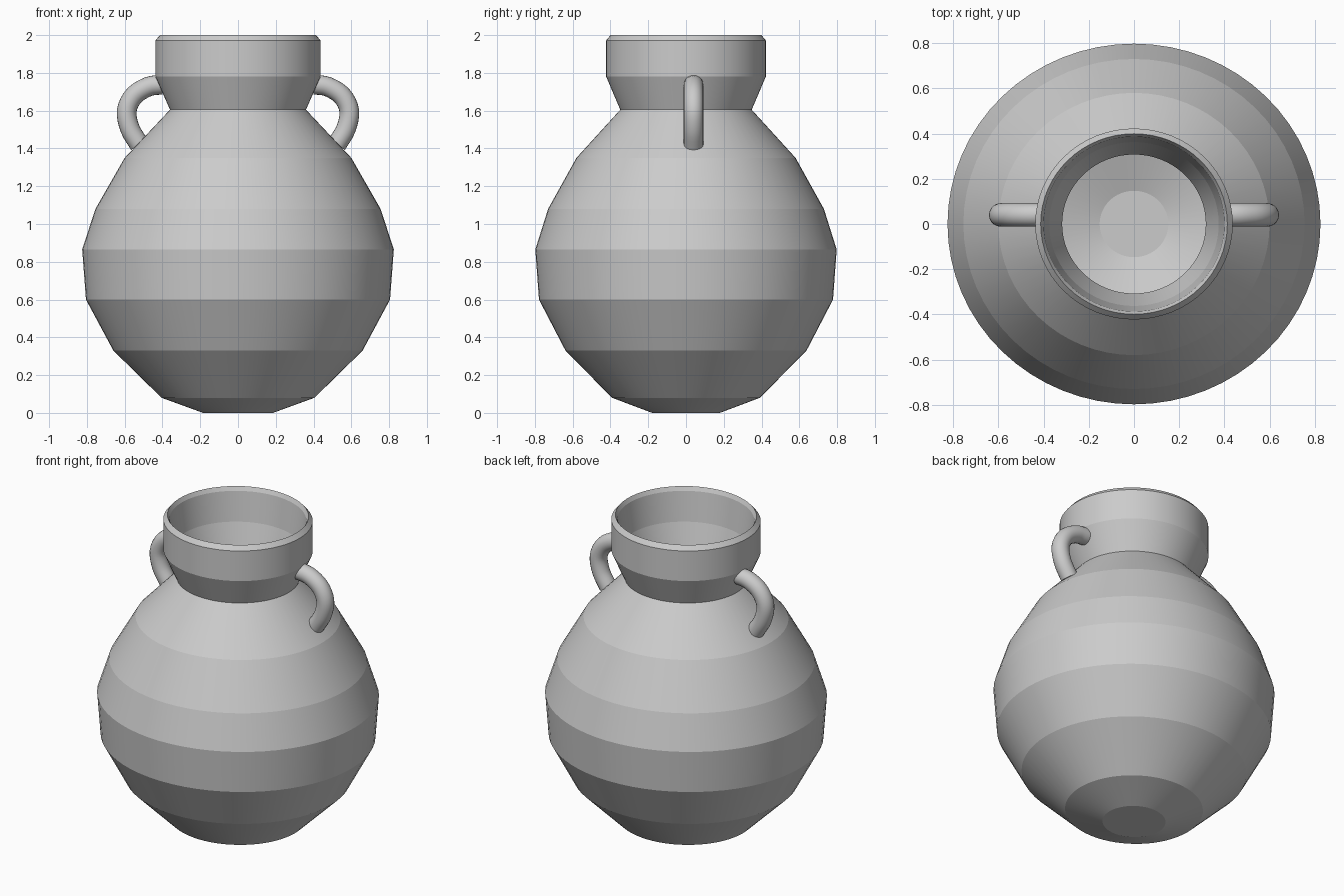
import bpy, bmesh, math
from mathutils import Vector

if "Cube" in bpy.data.objects:
    bpy.data.objects.remove(bpy.data.objects["Cube"], do_unlink=True)

clay = bpy.data.materials.new("grey clay")
clay.use_nodes = True
clay.diffuse_color = (0.6, 0.6, 0.6, 1)
clay.node_tree.nodes["Principled BSDF"].inputs["Base Color"].default_value = (0.6, 0.6, 0.6, 1)


def finish(name, bm, angle):
    bmesh.ops.recalc_face_normals(bm, faces=bm.faces)
    mesh = bpy.data.meshes.new(name)
    bm.to_mesh(mesh)
    bm.free()
    mesh.materials.append(clay)
    obj = bpy.data.objects.new(name, mesh)
    bpy.context.collection.objects.link(obj)
    bpy.ops.object.select_all(action="DESELECT")
    obj.select_set(True)
    bpy.context.view_layer.objects.active = obj
    bpy.ops.object.shade_smooth_by_angle(angle=math.radians(angle))
    return obj


def skin(bm, rings):
    """Join neighbouring rings with quads and cap both ends."""
    for a, b in zip(rings, rings[1:]):
        for i in range(len(a)):
            j = (i + 1) % len(a)
            bm.faces.new((a[i], a[j], b[j], b[i]))
    bm.faces.new(rings[0])
    bm.faces.new(rings[-1])


# Pot: slightly oval turned shell, outside from foot to rim, then inside down
SEGMENTS, OVAL = 64, 0.967
outside = [(0.185, 0), (0.405, 0.08), (0.66, 0.33), (0.805, 0.6), (0.825, 0.865),
           (0.755, 1.08), (0.6, 1.35), (0.36, 1.605), (0.437, 1.78), (0.437, 1.972)]
inside = [(0.413, 2.0), (0.4, 1.975), (0.375, 1.79), (0.318, 1.605), (0.565, 1.33),
          (0.715, 1.07), (0.787, 0.86), (0.768, 0.61), (0.635, 0.355), (0.385, 0.112),
          (0.152, 0.035)]
bm = bmesh.new()
turns = [2 * math.pi * i / SEGMENTS for i in range(SEGMENTS)]
skin(bm, [[bm.verts.new((r * math.cos(t), r * OVAL * math.sin(t), z)) for t in turns]
          for r, z in outside + inside])
finish("pot", bm, 8)

# Handles: round tubes swept along a smooth arc, one on each side
path = [Vector(p) for p in [(0.405, 1.738), (0.475, 1.727), (0.55, 1.68), (0.589, 1.6),
                            (0.572, 1.505), (0.522, 1.42)]]
padded = [2 * path[0] - path[1]] + path + [2 * path[-1] - path[-2]]
STEPS, SIDES, TUBE, OFFSET = 4, 20, 0.052, 0.04


def spline(s):
    """Point on a smooth curve through the path."""
    k = min(int(s), len(path) - 2)
    t = s - k
    a, b, c, d = padded[k:k + 4]
    return (2 * b + (c - a) * t + (2 * a - 5 * b + 4 * c - d) * t ** 2
            + (3 * b - a - 3 * c + d) * t ** 3) / 2


for name, side in (("left_handle", 1), ("right_handle", -1)):
    bm = bmesh.new()
    points = [spline(i / STEPS) for i in range((len(path) - 1) * STEPS + 1)]
    rings = []
    for i, p in enumerate(points):
        along = (points[min(i + 1, len(points) - 1)] - points[max(i - 1, 0)]).normalized()
        across = Vector((-along.y, along.x)) * TUBE
        ring = []
        for k in range(SIDES):
            t = 2 * math.pi * k / SIDES
            q = p + across * math.cos(t)
            ring.append(bm.verts.new((side * q.x, OFFSET + TUBE * math.sin(t), q.y)))
        rings.append(ring)
    skin(bm, rings)
    finish(name, bm, 40)
